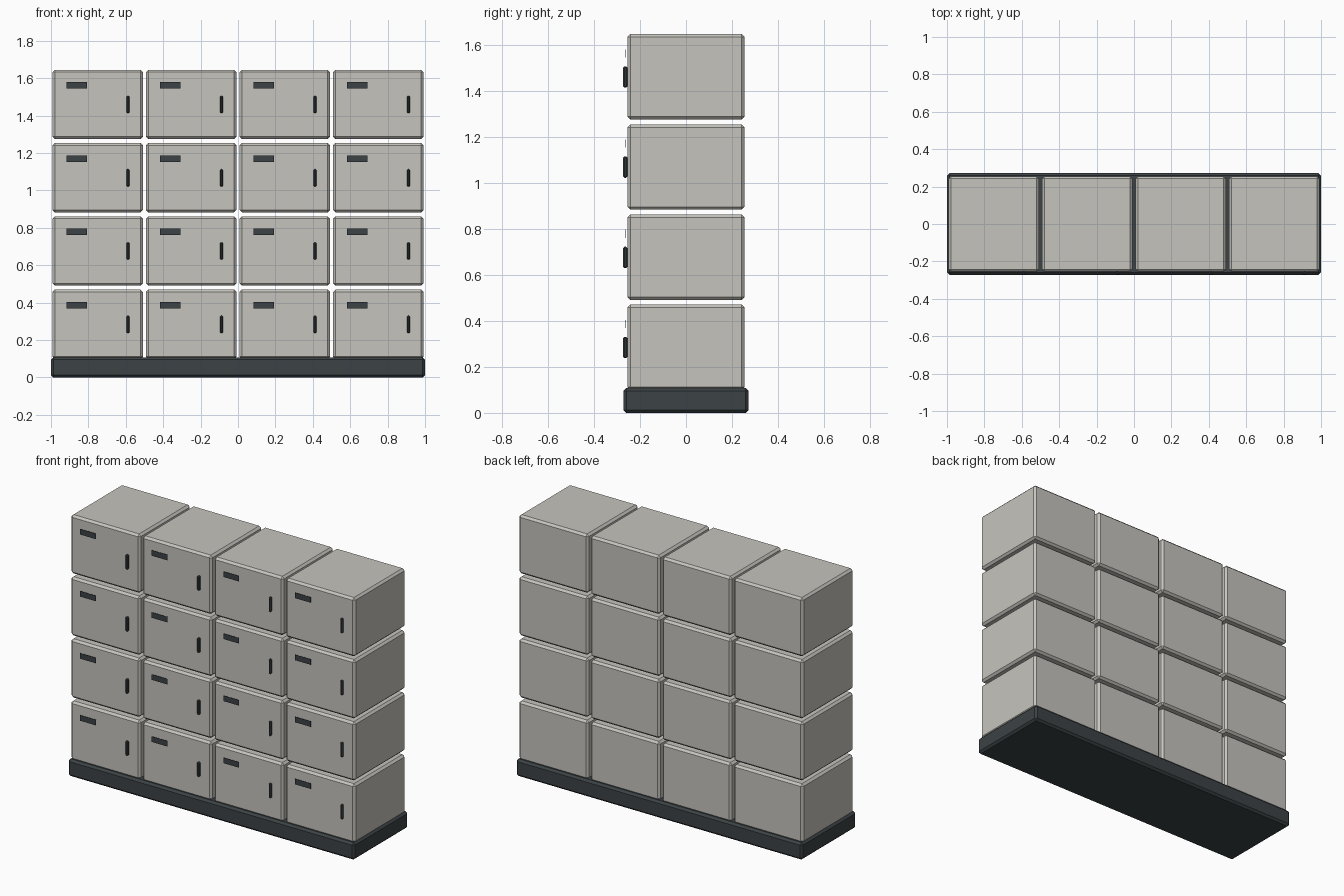
import bpy

if "Cube" in bpy.data.objects:
    bpy.data.objects.remove(bpy.data.objects["Cube"])

def material(name, rgb):
    m = bpy.data.materials.new(name)
    m.diffuse_color = (*rgb, 1)
    m.use_nodes = True
    m.node_tree.nodes["Principled BSDF"].inputs["Base Color"].default_value = m.diffuse_color
    return m

GREY = material("warm_grey", (0.56, 0.55, 0.51))
DARK = material("charcoal", (0.045, 0.055, 0.06))

def box(name, lo, hi, mat, bevel=0.0, segments=1):
    """Box between two corners, with an optional edge bevel."""
    bpy.ops.mesh.primitive_cube_add(size=1, location=[(a + b) / 2 for a, b in zip(lo, hi)])
    o = bpy.context.object
    o.name = name
    o.scale = [b - a for a, b in zip(lo, hi)]
    bpy.ops.object.transform_apply(location=False, rotation=False, scale=True)
    o.data.materials.append(mat)
    if bevel:
        b = o.modifiers.new("edge_bevel", 'BEVEL')
        b.width = bevel
        b.segments = segments
    return o

# plinth under all lockers
box("plinth", (-1, -0.272, 0), (1, 0.272, 0.108), DARK, 0.013)

# 4 x 4 grid of lockers, each with a label plate and a pull handle
HALF_W, HALF_D, HEIGHT = 0.242, 0.255, 0.371
for row in range(4):
    z = 0.099 + row * 0.3917
    for col in range(4):
        x = -0.75 + col * 0.5
        tag = f"{row + 1}_{col + 1}"
        box(f"locker_{tag}", (x - HALF_W, -HALF_D, z), (x + HALF_W, HALF_D, z + HEIGHT), GREY, 0.013)
        box(f"label_plate_{tag}", (x - 0.167, -0.265, z + 0.270), (x - 0.057, -0.2635, z + 0.305), DARK)
        box(f"handle_{tag}", (x + 0.153, -0.273, z + 0.139), (x + 0.170, -0.255, z + 0.231), DARK, 0.005)
